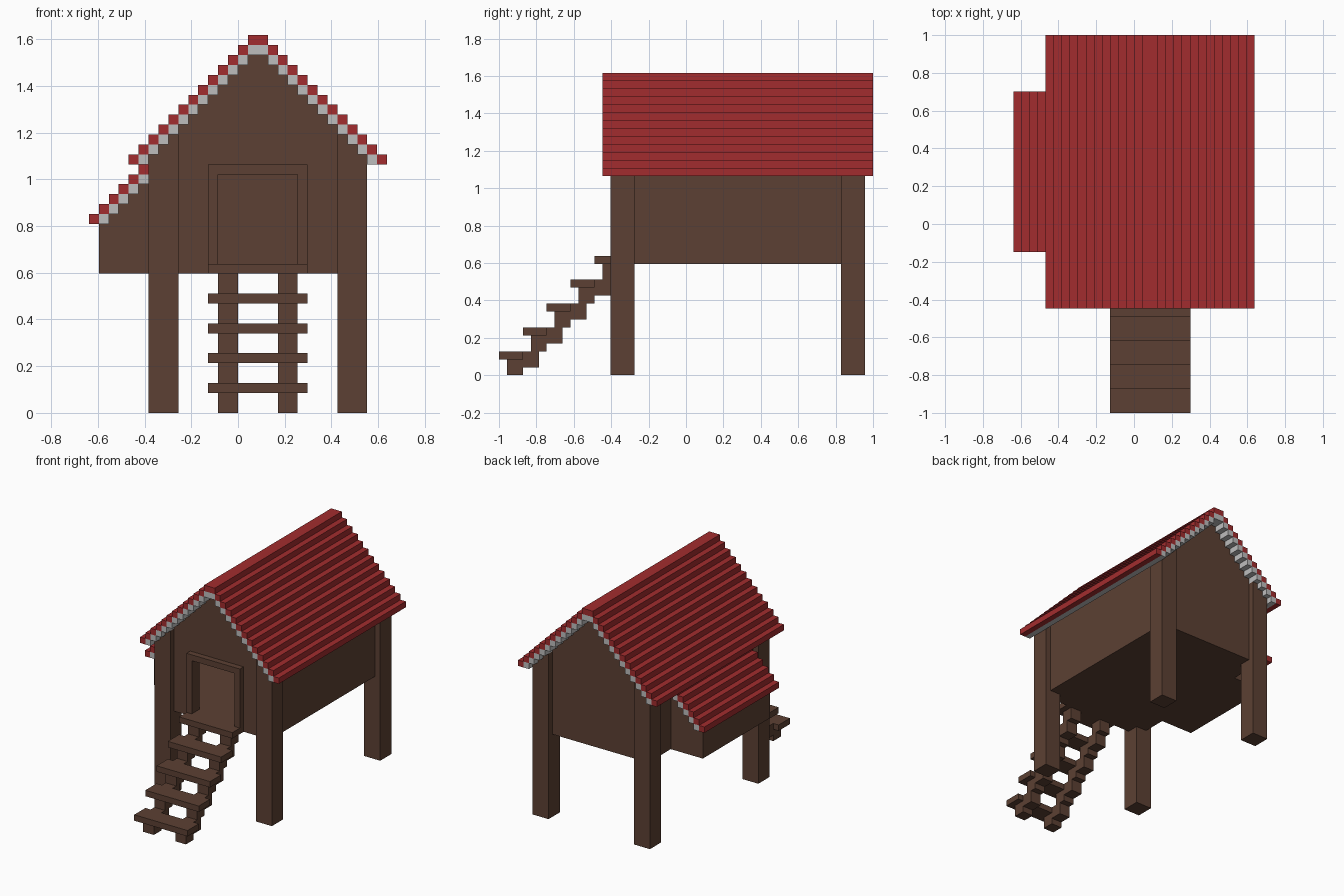
import bpy
import bmesh

cube = bpy.data.objects.get("Cube")
if cube:
    bpy.data.objects.remove(cube, do_unlink=True)

U = 2 / 47  # one block


def linear(c):
    c /= 255
    return c / 12.92 if c <= 0.04045 else ((c + 0.055) / 1.055) ** 2.4


def material(name, rgb):
    m = bpy.data.materials.new(name)
    col = [linear(c) for c in rgb] + [1]
    m.diffuse_color = col
    m.use_nodes = True
    bsdf = m.node_tree.nodes["Principled BSDF"]
    bsdf.inputs["Base Color"].default_value = col
    bsdf.inputs["Roughness"].default_value = 0.9
    return m


wood = material("dark brown wood", (92, 64, 51))
red = material("red roof", (162, 44, 46))
grey = material("light grey trim", (190, 190, 190))


def add_prism(bm, outline, axis, lo, hi):
    """Extrude a closed 2D outline along x or y, in block units."""
    def place(p, t):
        i, j = (t, p[0]) if axis == "x" else (p[0], t)
        return ((i - 15) * U, (j - 23.5) * U, p[1] * U)
    face = bm.faces.new([bm.verts.new(place(p, lo)) for p in outline])
    ext = bmesh.ops.extrude_face_region(bm, geom=[face], use_keep_orig=True)
    far = [v for v in ext["geom"] if isinstance(v, bmesh.types.BMVert)]
    step = (hi - lo) * U
    bmesh.ops.translate(bm, verts=far, vec=(step, 0, 0) if axis == "x" else (0, step, 0))


def build(name, mat, prisms):
    bm = bmesh.new()
    for p in prisms:
        add_prism(bm, *p)
    bmesh.ops.recalc_face_normals(bm, faces=bm.faces)
    mesh = bpy.data.meshes.new(name)
    bm.to_mesh(mesh)
    bm.free()
    mesh.materials.append(mat)
    obj = bpy.data.objects.new(name, mesh)
    bpy.context.collection.objects.link(obj)
    return obj


def box(x0, x1, y0, y1, z0, z1):
    return ([(x0, z0), (x1, z0), (x1, z1), (x0, z1)], "y", y0, y1)


def stepped(x0, x1, base, top, y0, y1):
    """Panel whose upper edge climbs block by block."""
    pts = [(x0, base)]
    for i in range(x0, x1):
        if i > x0 and top(i) == top(i - 1):
            pts.pop()
        else:
            pts.append((i, top(i)))
        pts.append((i + 1, top(i)))
    return (pts + [(x1, base)], "y", y0, y1)


def main_tile(i):
    return min(21 + i, 54 - i)


def lean_tile(i):
    return 19 + i


def under_main(i):
    return main_tile(i) - 1


def under_lean(i):
    return lean_tile(i) - 1


# Stepped roofs with a grey layer beneath the tiles
def courses(cols, top, y0, y1):
    return [box(i, i + 1, y0, y1, top(i), top(i) + 1) for i in cols]


ridge = [box(16, 18, 13, 47, 37, 38)]
slopes = [i for i in range(4, 30) if i not in (16, 17)]
build("main_roof_tiles", red, courses(slopes, main_tile, 13, 47) + ridge)
build("main_roof_lining", grey, courses(slopes[1:-1], under_main, 13, 47)
      + [box(16, 18, 13, 47, 36, 37)])
build("side_roof_tiles", red, courses(range(0, 7), lean_tile, 20, 40))
build("side_roof_lining", grey, courses(range(1, 7), under_lean, 20, 40))

# Corner posts reaching up to the roof
for side, x in (("right", 6), ("left", 25)):
    for end, y in (("front", 14), ("back", 43)):
        build(f"{end}_{side}_post", wood, [stepped(x, x + 3, 0, under_main, y, y + 3)])

# Main hut: floor, gables and side walls
build("hut_floor", wood, [box(8, 26, 16, 44, 14, 15)])
build("back_wall", wood, [stepped(7, 27, 14, under_main, 44, 45)])
build("front_wall", wood, [
    stepped(7, 13, 14, under_main, 15, 16),
    stepped(21, 27, 14, under_main, 15, 16),
    stepped(13, 21, 24, under_main, 15, 16),
    box(13, 21, 15, 16, 14, 15)])
build("left_wall", wood, [box(26, 27, 16, 44, 14, 27)])
build("right_wall", wood, [
    box(7, 8, 16, 22, 14, 27), box(7, 8, 38, 44, 14, 27),
    box(7, 8, 22, 38, 24, 27), box(7, 8, 22, 38, 14, 15)])

# Side box under the lower roof
build("side_box", wood, [
    box(1, 7, 21, 39, 14, 15), box(1, 2, 21, 39, 15, 19),
    stepped(2, 7, 15, under_lean, 21, 22),
    stepped(2, 7, 15, under_lean, 38, 39)])

# Door frame standing proud of the front wall
frame = [(12, 15), (13, 15), (13, 24), (21, 24), (21, 15), (22, 15), (22, 25), (12, 25)]
build("door_frame", wood, [(frame, "y", 14, 15)])

# Stairs: five treads on two zigzag stringers
for n in range(5):
    build(f"stair_tread_{n + 1}", wood, [box(12, 22, 3 * n, 3 * n + 3, 3 * n + 2, 3 * n + 3)])

lower, upper = [(1, 0), (3, 0)], [(1, 2)]
for n in range(4):
    a = 3 * n
    lower += [(a + 3, a + 1), (a + 5, a + 1), (a + 5, a + 3), (a + 6, a + 3)]
    upper += [(a + 3, a + 2), (a + 3, a + 3), (a + 4, a + 3), (a + 4, a + 5)]
zigzag = lower + [(15, 12), (15, 14)] + upper[::-1]
# the last lower corner rises to meet the wall
zigzag = [(p if p != (15, 12) else (15, 12)) for p in zigzag]
for side, x in (("right", 13), ("left", 19)):
    build(f"{side}_stringer", wood, [(zigzag, "x", x, x + 2)])
